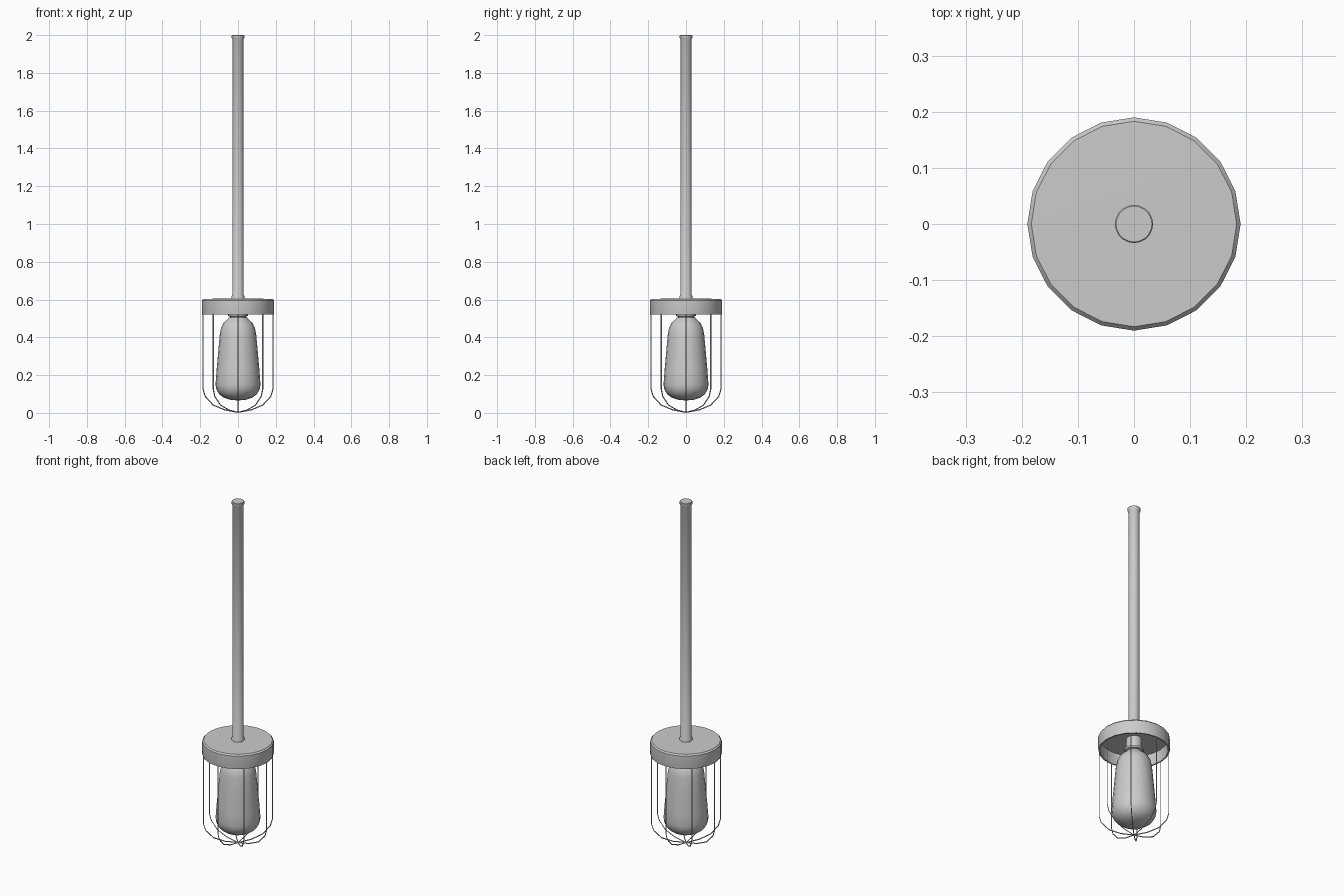
import bpy, math

if "Cube" in bpy.data.objects:
    bpy.data.objects.remove(bpy.data.objects["Cube"])


def lathe(name, profile, sides, angle=40):
    """Spin (radius, z) points around the z axis; radius 0 makes a pole."""
    verts, rings, faces = [], [], []
    for r, z in profile:
        n = 1 if r == 0 else sides
        rings.append([len(verts) + i for i in range(n)])
        for i in range(n):
            a = 2 * math.pi * i / sides
            verts.append((r * math.cos(a), r * math.sin(a), z))
    for lo, hi in zip(rings, rings[1:]):
        for i in range(sides):
            j = (i + 1) % sides
            quad = [lo[i % len(lo)], lo[j % len(lo)], hi[j % len(hi)], hi[i % len(hi)]]
            faces.append(list(dict.fromkeys(quad)))
    mesh = bpy.data.meshes.new(name)
    mesh.from_pydata(verts, [], faces)
    mesh.update()
    ob = bpy.data.objects.new(name, mesh)
    bpy.context.collection.objects.link(ob)
    bpy.ops.object.select_all(action='DESELECT')
    ob.select_set(True)
    bpy.context.view_layer.objects.active = ob
    bpy.ops.object.shade_smooth_by_angle(angle=math.radians(angle))
    return ob


# Hollow round cap, open underneath
lathe("cap", [(0, 0.588), (0.178, 0.588), (0.181, 0.52), (0.189, 0.52),
              (0.19, 0.525), (0.19, 0.596), (0.183, 0.604), (0, 0.605)], 20)

# Long hanging stem with a collar at each end
lathe("stem", [(0, 0.60), (0.034, 0.60), (0.034, 0.617), (0.030, 0.625),
               (0.030, 1.978), (0.034, 1.985), (0.034, 1.998),
               (0.032, 2.0), (0.027, 2.0), (0, 2.0)], 20)

# Lamp socket with a ridge
lathe("socket", [(0, 0.49), (0.042, 0.49), (0.042, 0.51), (0.052, 0.513),
                 (0.052, 0.525), (0.042, 0.53), (0.042, 0.59), (0, 0.59)], 20)

# Teardrop bulb
lathe("bulb", [(0, 0.066), (0.04, 0.069), (0.075, 0.08), (0.1, 0.099),
               (0.115, 0.125), (0.119, 0.15), (0.114, 0.22), (0.105, 0.32),
               (0.096, 0.42), (0.088, 0.455), (0.075, 0.478), (0.056, 0.495),
               (0.048, 0.505), (0, 0.506)], 20)

# Wire cage: four U-shaped hoops crossing at the bottom
half = [(0.185, 0.54), (0.185, 0.125), (0.174, 0.088), (0.132, 0.042),
        (0.07, 0.016), (0, 0.003)]
hoop = half + [(-r, z) for r, z in reversed(half[:-1])]
for k in range(4):
    a = math.pi * k / 4
    cu = bpy.data.curves.new(f"cage_wire_{k + 1}", 'CURVE')
    cu.dimensions = '3D'
    cu.bevel_depth = 0.003
    cu.bevel_resolution = 0
    cu.use_fill_caps = True
    sp = cu.splines.new('POLY')
    sp.points.add(len(hoop) - 1)
    for p, (r, z) in zip(sp.points, hoop):
        p.co = (r * math.cos(a), r * math.sin(a), z, 1)
    bpy.context.collection.objects.link(bpy.data.objects.new(cu.name, cu))
